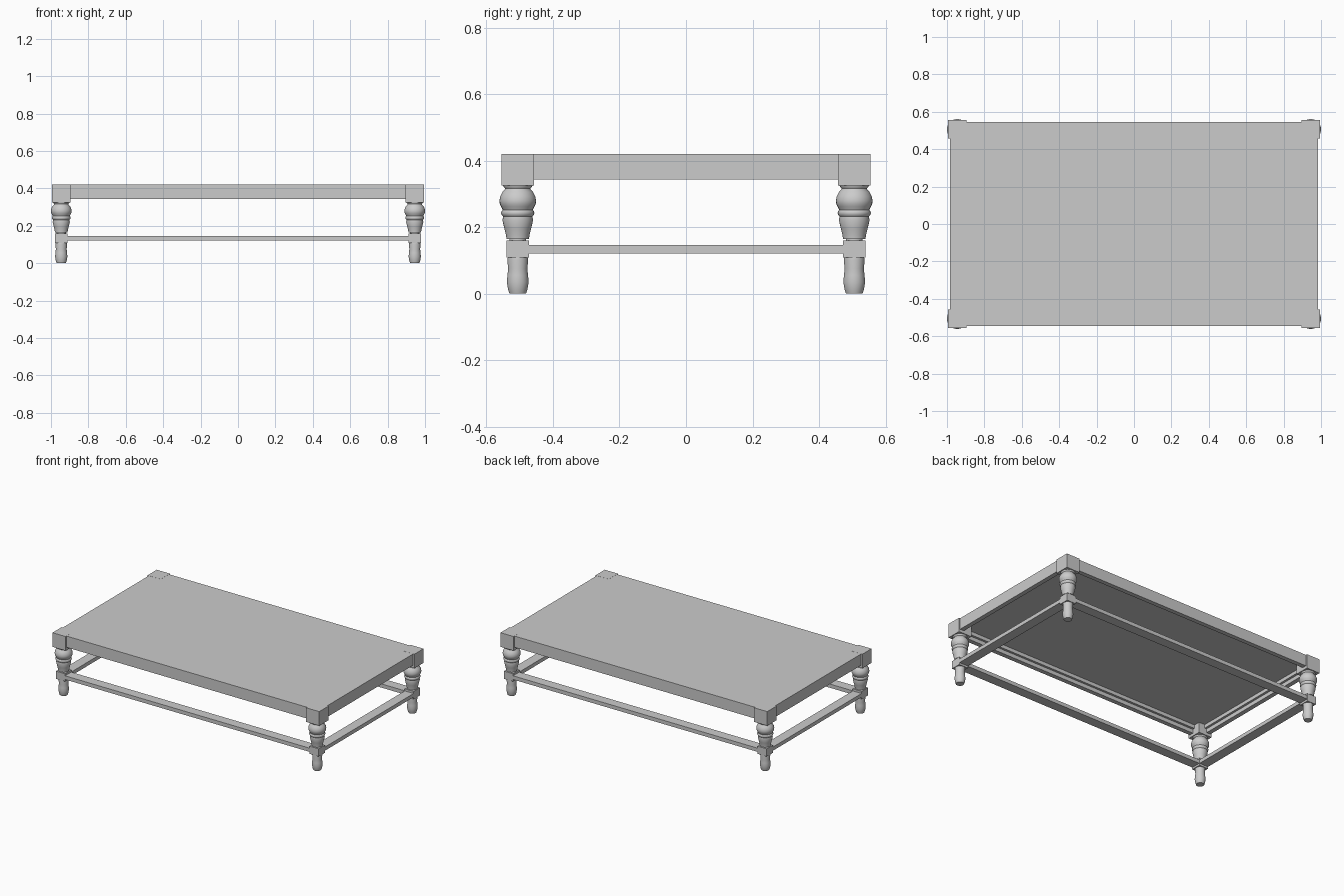
import bpy, math

cube = bpy.data.objects.get("Cube")
if cube:
    bpy.data.objects.remove(cube, do_unlink=True)

grey = bpy.data.materials.new("plain grey")
grey.use_nodes = True
GREY = (0.6, 0.6, 0.6, 1)
grey.diffuse_color = GREY
grey.node_tree.nodes["Principled BSDF"].inputs["Base Color"].default_value = GREY

LEG_X, LEG_Y = 0.945, 0.506      # leg centres
TOP = 0.42                       # table height
HALF_X, HALF_Y = 0.985, 0.545    # outside of the apron


def box(name, x, y, z):
    """Box from (min, max) pairs."""
    spans = (x, y, z)
    bpy.ops.mesh.primitive_cube_add(size=1, location=[(a + b) / 2 for a, b in spans])
    ob = bpy.context.object
    ob.name = name
    ob.scale = [b - a for a, b in spans]
    bpy.ops.object.transform_apply(location=False, rotation=False, scale=True)
    ob.data.materials.append(grey)


def turning(name, x, y, profile, sides=32):
    """Lathe a (radius, height) profile around a vertical axis."""
    verts, faces = [], []
    for r, z in profile:
        for i in range(sides):
            a = math.tau * i / sides
            verts.append((x + r * math.cos(a), y + r * math.sin(a), z))
    for k in range(len(profile) - 1):
        for i in range(sides):
            j = (i + 1) % sides
            low, high = k * sides, (k + 1) * sides
            faces.append((low + i, low + j, high + j, high + i))
    faces.append(tuple(reversed(range(sides))))
    faces.append(tuple(range(len(verts) - sides, len(verts))))
    mesh = bpy.data.meshes.new(name)
    mesh.from_pydata(verts, [], faces)
    mesh.materials.append(grey)
    ob = bpy.data.objects.new(name, mesh)
    bpy.context.collection.objects.link(ob)
    bpy.ops.object.select_all(action='DESELECT')
    ob.select_set(True)
    bpy.context.view_layer.objects.active = ob
    bpy.ops.object.shade_smooth_by_angle(angle=math.radians(40))


def around(c, h):
    return (c - h, c + h)


def rails(part, outer_x, outer_y, width, z):
    """Four rails forming a rectangle, measured to its outside."""
    h = width / 2
    for s, low, high in ((-1, "front", "right"), (1, "back", "left")):
        box(low + "_" + part, (-outer_x, outer_x), around(s * (outer_y - h), h), z)
        box(high + "_" + part, around(s * (outer_x - h), h),
            (width - outer_y, outer_y - width), z)


FOOT = [(0.025, 0), (0.029, 0.012), (0.033, 0.035), (0.031, 0.055),
        (0.029, 0.075), (0.031, 0.1), (0.030, 0.108)]
BALUSTER = [(0.025, 0.159), (0.025, 0.164), (0.034, 0.164), (0.035, 0.175),
            (0.040, 0.195), (0.046, 0.22), (0.044, 0.232),
            (0.048, 0.236), (0.050, 0.243), (0.048, 0.249),
            (0.045, 0.252), (0.050, 0.262), (0.054, 0.27), (0.055, 0.28),
            (0.053, 0.292), (0.046, 0.306), (0.039, 0.313), (0.038, 0.316),
            (0.044, 0.324), (0.044, 0.326)]

# Table top with apron rails, an inner cleat step, and low stretchers
box("table_top", (-HALF_X, HALF_X), (-HALF_Y, HALF_Y), (0.394, TOP))
rails("apron", HALF_X, HALF_Y, 0.03, (0.344, 0.394))
rails("cleat", HALF_X - 0.03, HALF_Y - 0.03, 0.015, (0.37, 0.394))
rails("stretcher", LEG_X + 0.033, LEG_Y + 0.033, 0.066, (0.121, 0.146))

# Four turned legs with square blocks
for sx, side in ((-1, "right"), (1, "left")):
    for sy, end in ((-1, "front"), (1, "back")):
        x, y = sx * LEG_X, sy * LEG_Y
        name = end + "_" + side + "_leg_"
        turning(name + "foot", x, y, FOOT)
        box(name + "lower_block", around(x, 0.034), around(y, 0.034), (0.108, 0.16))
        turning(name + "baluster", x, y, BALUSTER)
        box(name + "corner_block", around(x, 0.049), around(y, 0.049), (0.325, TOP + 0.0005))
